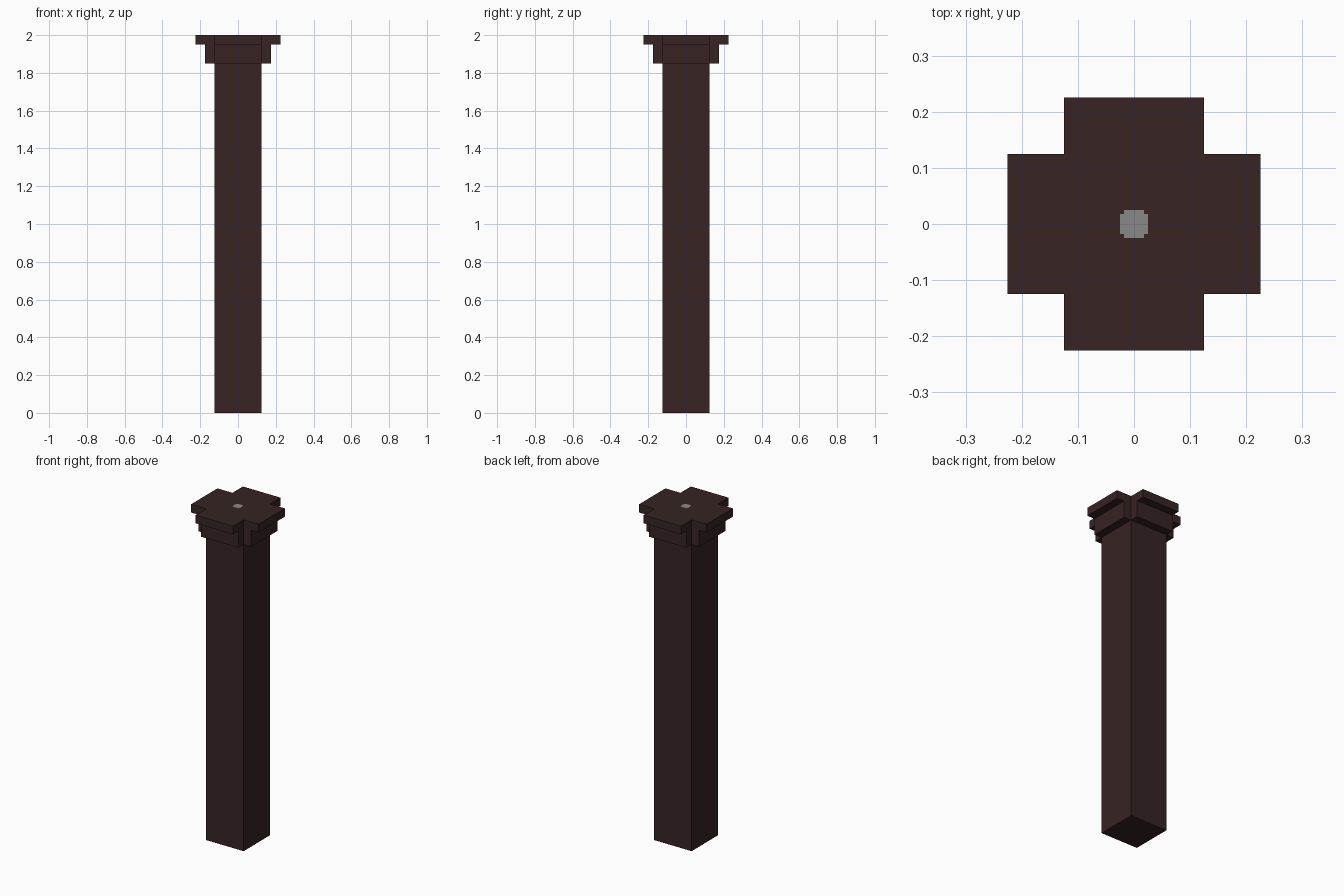
import bpy
import bmesh

cube = bpy.data.objects.get("Cube")
if cube:
    bpy.data.objects.remove(cube, do_unlink=True)


def make_material(name, color):
    mat = bpy.data.materials.new(name)
    mat.use_nodes = True
    mat.diffuse_color = color
    bsdf = mat.node_tree.nodes["Principled BSDF"]
    bsdf.inputs["Base Color"].default_value = color
    bsdf.inputs["Roughness"].default_value = 0.8
    return mat


dark_wood = make_material("dark brown", (0.038, 0.017, 0.017, 1))
grey = make_material("mid grey", (0.25, 0.25, 0.25, 1))


def cross_outline(reach, half):
    """Outline of a plus shape: arms out to reach, each half wide to either side."""
    quarter = [(reach, -half), (reach, half), (half, half)]
    points = []
    for _ in range(4):
        points += quarter
        quarter = [(-y, x) for x, y in quarter]
    return points


def square_outline(half):
    return [(-half, -half), (half, -half), (half, half), (-half, half)]


def prism(name, outline, bottom, top, mat):
    """Extrude a flat outline straight up from bottom to top."""
    bm = bmesh.new()
    base = bm.faces.new([bm.verts.new((x, y, bottom)) for x, y in outline])
    result = bmesh.ops.extrude_face_region(bm, geom=[base], use_keep_orig=True)
    raised = [g for g in result["geom"] if isinstance(g, bmesh.types.BMVert)]
    bmesh.ops.translate(bm, verts=raised, vec=(0, 0, top - bottom))
    bmesh.ops.recalc_face_normals(bm, faces=bm.faces)
    mesh = bpy.data.meshes.new(name)
    bm.to_mesh(mesh)
    bm.free()
    mesh.materials.append(mat)
    obj = bpy.data.objects.new(name, mesh)
    bpy.context.collection.objects.link(obj)
    return obj


HALF = 0.125

# Square shaft
prism("column_shaft", square_outline(HALF), 0, 1.85, dark_wood)

# Stepped capital with open corners
prism("capital_lower_step", cross_outline(0.175, HALF), 1.85, 1.95, dark_wood)
prism("capital_upper_step", cross_outline(0.225, HALF), 1.95, 2.0, dark_wood)

# Small round-cornered plate in the middle of the top
prism("top_plate", cross_outline(0.025, 0.018), 1.998, 2.001, grey)
